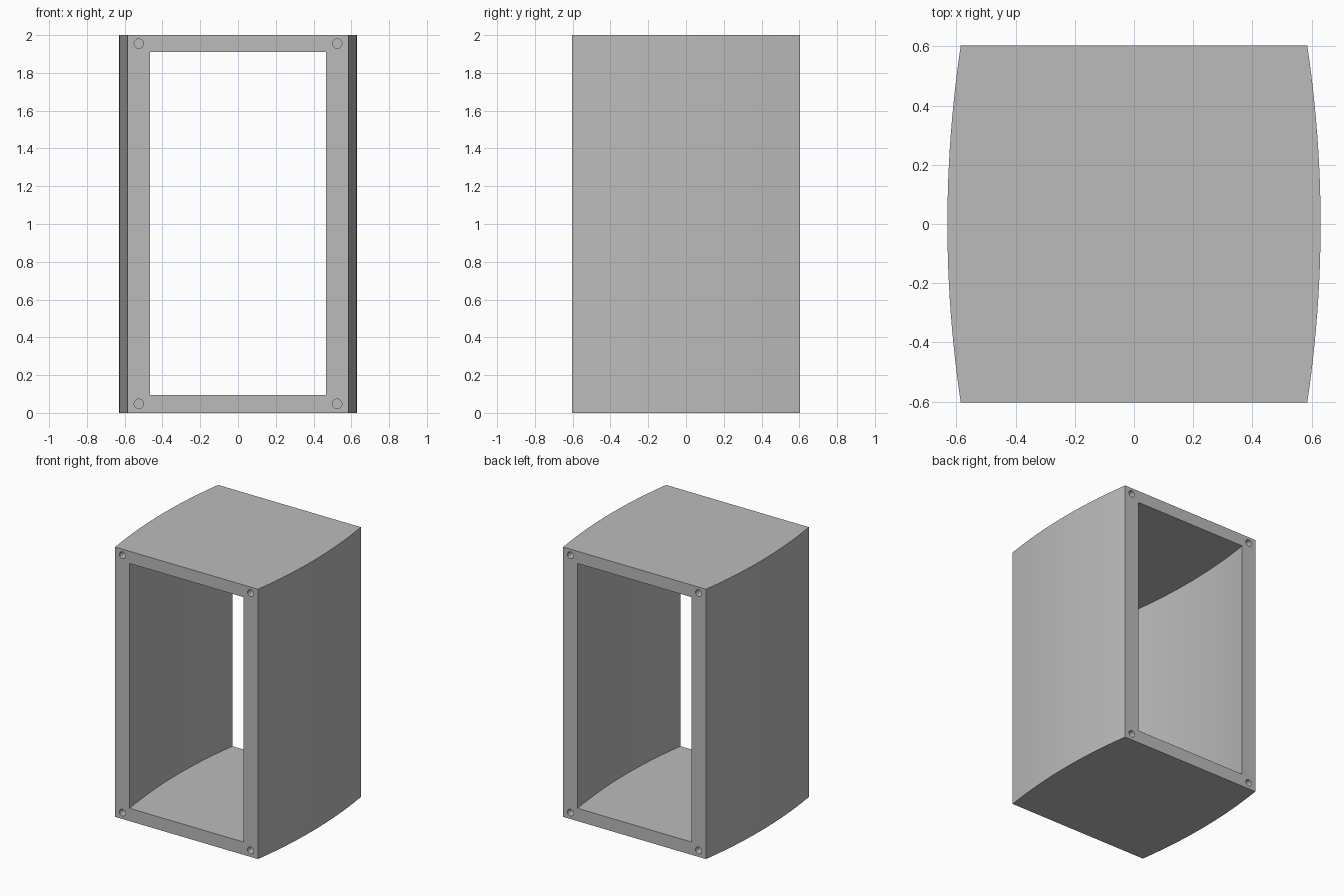
import bpy
import bmesh
from mathutils import Matrix

HALF_DEPTH = 0.6025
BULGE = 0.045
SEGMENTS = 24

old = bpy.data.objects.get("Cube")
if old:
    bpy.data.objects.remove(old, do_unlink=True)

grey = bpy.data.materials.new("light grey")
grey.use_nodes = True
colour = (0.5, 0.5, 0.5, 1)
grey.diffuse_color = colour
grey.node_tree.nodes["Principled BSDF"].inputs["Base Color"].default_value = colour


def make_object(name, bm):
    bmesh.ops.recalc_face_normals(bm, faces=bm.faces)
    mesh = bpy.data.meshes.new(name)
    bm.to_mesh(mesh)
    bm.free()
    mesh.materials.append(grey)
    obj = bpy.data.objects.new(name, mesh)
    bpy.context.collection.objects.link(obj)
    return obj


def barrel_prism(name, end_x, half_y, z0, z1):
    """Upright prism whose left and right sides bow outwards."""
    ys = [-half_y + 2 * half_y * i / SEGMENTS for i in range(SEGMENTS + 1)]
    side = [(end_x + BULGE * (1 - (y / HALF_DEPTH) ** 2), y) for y in ys]
    outline = side + [(-x, y) for x, y in reversed(side)]
    bm = bmesh.new()
    face = bm.faces.new([bm.verts.new((x, y, z0)) for x, y in outline])
    ext = bmesh.ops.extrude_face_region(bm, geom=[face])
    top = [v for v in ext["geom"] if isinstance(v, bmesh.types.BMVert)]
    bmesh.ops.translate(bm, verts=top, vec=(0, 0, z1 - z0))
    return make_object(name, bm)


# Housing and the opening running from front to back
housing = barrel_prism("housing", 0.585, HALF_DEPTH, 0, 2)
opening = barrel_prism("opening_cutter", 0.467, HALF_DEPTH + 0.05, 0.095, 1.91)

# Blind screw holes in the corners of both end frames
bm = bmesh.new()
for x in (-0.525, 0.525):
    for z in (0.048, 1.955):
        for y in (-HALF_DEPTH, HALF_DEPTH):
            bmesh.ops.create_cone(
                bm, cap_ends=True, segments=24, radius1=0.025, radius2=0.025, depth=0.2,
                matrix=Matrix.Translation((x, y, z)) @ Matrix.Rotation(1.5707963, 4, "X"))
screw_holes = make_object("screw_hole_cutter", bm)

# Cut, then discard the cutters
bpy.context.view_layer.objects.active = housing
for cutter in (opening, screw_holes):
    cutter.hide_render = True
    mod = housing.modifiers.new("cut", "BOOLEAN")
    mod.operation = "DIFFERENCE"
    mod.solver = "EXACT"
    mod.object = cutter
    bpy.ops.object.modifier_apply(modifier=mod.name)
    bpy.data.objects.remove(cutter, do_unlink=True)

bpy.ops.object.select_all(action="DESELECT")
housing.select_set(True)
bpy.ops.object.shade_smooth_by_angle()
